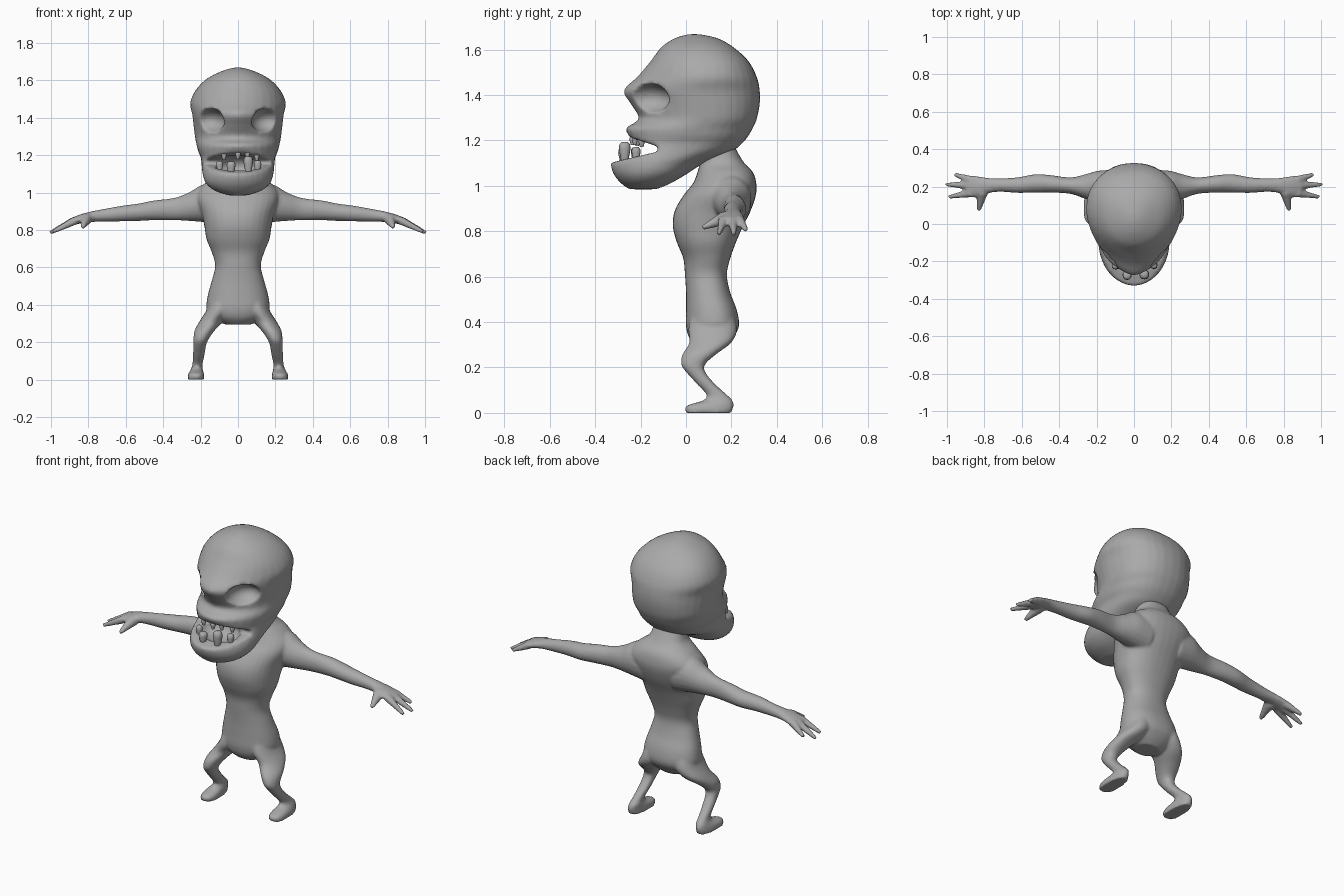
import bpy, bmesh, math
from mathutils import Matrix, Vector


def spow(v, e):
    return math.copysign(abs(v) ** e, v)


def flat_ring(z, front, back, w, n=2.2, xc=0.0, widest=0.55, count=32):
    """Horizontal egg-shaped section; n controls how square the front is."""
    yc = front + widest * (back - front)
    pts = []
    for i in range(count):
        a = 2 * math.pi * i / count
        c, s = math.cos(a), math.sin(a)
        e = 2 / (n if s < 0 else 2.25)
        r = (yc - front) if s < 0 else (back - yc)
        pts.append(Vector((xc + w * spow(c, e), yc + r * spow(s, e), z)))
    return pts


def side_ring(x, yc, zc, ry, rz, count=20):
    """Section across an arm."""
    return [Vector((x, yc + ry * math.cos(2 * math.pi * i / count),
                    zc + rz * math.sin(2 * math.pi * i / count))) for i in range(count)]


def refine(rings, steps=4):
    """Extra sections on a smooth spline through the given ones."""
    out = []
    for i in range(len(rings) - 1):
        p0, p1, p2 = rings[max(i - 1, 0)], rings[i], rings[i + 1]
        p3 = rings[min(i + 2, len(rings) - 1)]
        for k in range(steps):
            t = k / steps
            out.append([b + 0.5 * t * ((c - a) + t * ((2 * a - 5 * b + 4 * c - d)
                        + t * (3 * b - a - 3 * c + d))) for a, b, c, d in zip(p0, p1, p2, p3)])
    return out + [rings[-1]]


def loft(bm, rings, flip=1):
    rows = [[bm.verts.new((p.x * flip, p.y, p.z)) for p in r] for r in rings]
    for a, b in zip(rows, rows[1:]):
        k = len(a)
        for i in range(k):
            bm.faces.new((a[i], a[(i + 1) % k], b[(i + 1) % k], b[i]))
    bm.faces.new(rows[0])
    bm.faces.new(rows[-1])


def rod(bm, a, b, r1, r2, flip=1):
    a, b = Vector(a), Vector(b)
    a.x *= flip
    b.x *= flip
    d = b - a
    m = Matrix.Translation((a + b) / 2) @ d.to_track_quat('Z', 'Y').to_matrix().to_4x4()
    bmesh.ops.create_cone(bm, cap_ends=True, segments=10, radius1=r1, radius2=r2,
                          depth=d.length, matrix=m)


def ball(bm, c, r):
    bmesh.ops.create_uvsphere(bm, u_segments=24, v_segments=14, radius=1,
                              matrix=Matrix.Translation(c) @ Matrix.Diagonal((*r, 1)))


def finish(bm, name):
    bmesh.ops.recalc_face_normals(bm, faces=bm.faces)
    me = bpy.data.meshes.new(name)
    bm.to_mesh(me)
    bm.free()
    ob = bpy.data.objects.new(name, me)
    bpy.context.collection.objects.link(ob)
    return ob


def select(ob):
    bpy.ops.object.select_all(action='DESELECT')
    ob.select_set(True)
    bpy.context.view_layer.objects.active = ob


def blend(ob, voxel, iterations, cutters=()):
    """Carve, fuse and soften a part, then bake the modifiers."""
    for c in cutters:
        mod = ob.modifiers.new("carve", 'BOOLEAN')
        mod.operation, mod.solver, mod.object = 'DIFFERENCE', 'EXACT', c
        c.hide_render = True
    mod = ob.modifiers.new("fuse", 'REMESH')
    mod.mode, mod.voxel_size, mod.use_smooth_shade = 'VOXEL', voxel, True
    mod = ob.modifiers.new("soften", 'SMOOTH')
    mod.factor, mod.iterations = 0.5, iterations
    select(ob)
    bpy.ops.object.convert(target='MESH')
    for c in cutters:
        bpy.data.objects.remove(c)


# Torso: z, front y, back y, half width
body = bmesh.new()
loft(body, refine([flat_ring(*r) for r in (
    (0.295, 0.05, 0.17, 0.07), (0.33, 0.015, 0.205, 0.13), (0.38, 0.0, 0.233, 0.167),
    (0.45, 0.0, 0.225, 0.162), (0.53, 0.0, 0.195, 0.14), (0.61, -0.005, 0.18, 0.122),
    (0.68, -0.012, 0.195, 0.14), (0.75, -0.04, 0.22, 0.168), (0.82, -0.058, 0.25, 0.18),
    (0.89, -0.05, 0.285, 0.195), (0.96, -0.01, 0.308, 0.22), (1.01, 0.03, 0.31, 0.215),
    (1.06, 0.05, 0.295, 0.165), (1.11, 0.06, 0.25, 0.105), (1.2, 0.05, 0.2, 0.09))]))

for s in (-1, 1):
    # Bent leg and foot: z, front y, back y, half width, squareness, centre x
    loft(body, refine([flat_ring(*r) for r in (
        (0.46, 0.03, 0.20, 0.06, 2, 0.08), (0.37, 0.01, 0.225, 0.065, 2, 0.105),
        (0.31, 0.015, 0.20, 0.062, 2, 0.145), (0.26, -0.015, 0.135, 0.053, 2, 0.18),
        (0.215, -0.022, 0.085, 0.040, 2, 0.198), (0.18, 0.0, 0.085, 0.034, 2, 0.205),
        (0.13, 0.045, 0.125, 0.031, 2, 0.21), (0.08, 0.09, 0.18, 0.027, 2, 0.217),
        (0.055, 0.075, 0.205, 0.032, 2, 0.22), (0.03, 0.0, 0.21, 0.042, 2.4, 0.224, 0.4),
        (0.0, 0.0, 0.2, 0.046, 2.4, 0.225, 0.4))]), s)
    # Arm and palm: x, centre y, centre z, half depth, half height
    loft(body, refine([side_ring(*r) for r in (
        (0.10, 0.20, 0.94, 0.09, 0.11), (0.19, 0.20, 0.942, 0.085, 0.1),
        (0.26, 0.20, 0.925, 0.066, 0.077), (0.34, 0.205, 0.912, 0.044, 0.060),
        (0.45, 0.215, 0.905, 0.047, 0.053), (0.53, 0.217, 0.895, 0.049, 0.047),
        (0.62, 0.208, 0.888, 0.042, 0.042), (0.72, 0.208, 0.878, 0.036, 0.034),
        (0.79, 0.205, 0.870, 0.043, 0.028), (0.85, 0.20, 0.857, 0.058, 0.024),
        (0.90, 0.20, 0.840, 0.052, 0.020))]), s)
    # Fingers and thumb
    for base, tip, r in (((0.87, 0.235, 0.85), (0.96, 0.265, 0.805), 0.023),
                         ((0.88, 0.205, 0.847), (1.005, 0.212, 0.785), 0.023),
                         ((0.87, 0.165, 0.85), (0.99, 0.145, 0.79), 0.023),
                         ((0.81, 0.175, 0.86), (0.83, 0.072, 0.815), 0.033)):
        rod(body, base, tip, r, 0.011, s)
body = finish(body, "body")
blend(body, 0.008, 5)

# Skull and jaw: z, front y, back y, half width, front squareness
head = bmesh.new()
loft(head, refine([flat_ring(*r) for r in (
    (0.985, -0.25, -0.13, 0.05, 2), (1.01, -0.285, -0.07, 0.125, 2.0),
    (1.05, -0.318, 0.0, 0.172, 1.95), (1.10, -0.33, 0.08, 0.19, 1.9),
    (1.15, -0.29, 0.20, 0.195, 2.1), (1.19, -0.25, 0.25, 0.20, 2.2),
    (1.22, -0.252, 0.275, 0.213, 2.1), (1.255, -0.265, 0.295, 0.222, 1.9),
    (1.295, -0.208, 0.312, 0.23, 1.85), (1.36, -0.243, 0.325, 0.238, 1.7),
    (1.42, -0.275, 0.325, 0.245, 1.65), (1.48, -0.215, 0.312, 0.256, 1.75),
    (1.55, -0.155, 0.275, 0.225, 2), (1.61, -0.11, 0.21, 0.165, 2),
    (1.65, -0.05, 0.14, 0.085, 2), (1.668, 0.01, 0.06, 0.025, 2))]))
head = finish(head, "head")

# Mouth opening, mouth cavity and eye sockets
mouth = bmesh.new()
gap = [(-0.42, 1.09), (-0.31, 1.107), (-0.12, 1.152), (-0.12, 1.172),
       (-0.16, 1.185), (-0.25, 1.215), (-0.42, 1.22)]
loft(mouth, [[Vector((x, y, z)) for y, z in gap] for x in (-0.4, 0.4)])
cutters = [finish(mouth, "mouth_cutter")]
for c, r in (((0, -0.17, 1.14), (0.12, 0.09, 0.06)),
             ((0.16, -0.18, 1.385), (0.092, 0.115, 0.068)),
             ((-0.16, -0.18, 1.385), (0.092, 0.115, 0.068))):
    bm = bmesh.new()
    ball(bm, c, r)
    cutters.append(finish(bm, "hollow_cutter"))
blend(head, 0.01, 5, cutters)

# Crooked teeth: x, y, z, half width, half height
teeth = bmesh.new()
for x, y, z, w, h in ((0.055, -0.27, 1.145, 0.026, 0.048), (-0.037, -0.275, 1.13, 0.024, 0.036),
                      (-0.098, -0.225, 1.135, 0.018, 0.034), (0.105, -0.22, 1.135, 0.02, 0.036),
                      (0.0, -0.235, 1.198, 0.015, 0.018), (-0.075, -0.215, 1.192, 0.014, 0.016),
                      (0.1, -0.195, 1.188, 0.014, 0.016), (0.05, -0.225, 1.2, 0.014, 0.018)):
    loft(teeth, [flat_ring(z + h * t, y - w * k, y + w * k, w * k, 2.25, x, 0.5, 12)
                 for t, k in ((-1, 0.6), (-0.5, 0.7), (0.4, 1), (0.8, 0.9), (1, 0.55))])
teeth = finish(teeth, "teeth")
select(teeth)
bpy.ops.object.shade_smooth_by_angle(angle=math.radians(60))

# Darker grey on every part
grey = bpy.data.materials.new("dark_grey")
grey.diffuse_color = (0.4, 0.4, 0.4, 1)
for ob in (body, head, teeth):
    ob.data.materials.clear()
    ob.data.materials.append(grey)
